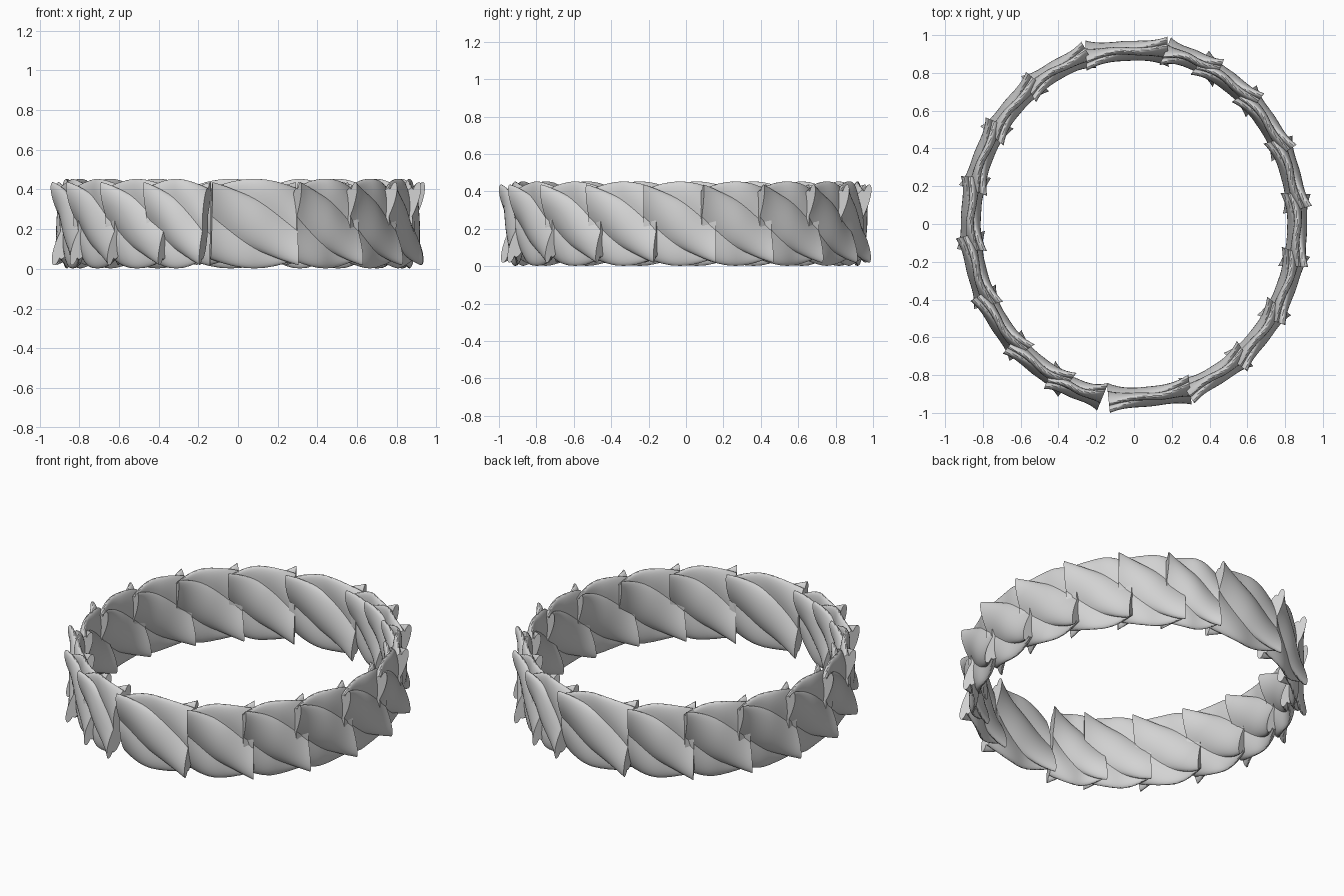
import bpy, bmesh, math
from mathutils import Vector

cube = bpy.data.objects.get("Cube")
if cube:
    bpy.data.objects.remove(cube)

mat = bpy.data.materials.new("light grey")
mat.use_nodes = True
grey = (0.65, 0.65, 0.65, 1)
mat.diffuse_color = grey
mat.node_tree.nodes["Principled BSDF"].inputs["Base Color"].default_value = grey

HALF_H, HALF_D, MID_Z = 0.226, 0.052, 0.228
LOBES, PER_LOBE, STEPS = 4, 12, 16
TWIST, LEAN = 2.0, 0.27


def ring_point(deg):
    a = math.radians(deg)
    return Vector((0.868 * math.cos(a), 0.932 * math.sin(a), 0))


def rope_segment(name, start_deg, span):
    """Straight flattened twist of strands, its ends leaning opposite ways."""
    start, end = ring_point(start_deg), ring_point(start_deg + span)
    along = (end - start).normalized()
    outward = Vector((along.y, -along.x, 0))
    bm = bmesh.new()
    rings = []
    for i in range(STEPS + 1):
        u = i / STEPS
        v = 2 * u - 1
        turn = -TWIST * v / 2
        lean = LEAN * v * abs(v)
        ring = []
        for j in range(LOBES * PER_LOBE):
            a = math.tau * j / (LOBES * PER_LOBE)
            bulge = abs(math.cos(LOBES * a / 2))
            z = HALF_H * (0.78 + 0.22 * bulge) * math.sin(a + turn)
            d = HALF_D * (0.5 + 0.52 * bulge) * math.cos(a + turn) - lean * z
            d += 0.015 * math.cos(math.pi * v / 2)
            p = start.lerp(end, u) + outward * d
            ring.append(bm.verts.new((p.x, p.y, MID_Z + z)))
        rings.append(ring)
    for lo, hi in zip(rings, rings[1:]):
        for j in range(len(lo)):
            k = (j + 1) % len(lo)
            bm.faces.new((lo[j], lo[k], hi[k], hi[j]))
    bm.faces.new(rings[0])
    bm.faces.new(rings[-1])
    bmesh.ops.recalc_face_normals(bm, faces=bm.faces)
    mesh = bpy.data.meshes.new(name)
    bm.to_mesh(mesh)
    bm.free()
    mesh.materials.append(mat)
    obj = bpy.data.objects.new(name, mesh)
    bpy.context.collection.objects.link(obj)
    return obj


# One long segment, then shorter overlapping ones, repeated half a turn round
starts = [78, 106, 126, 145, 164.5, 183.5, 203, 222, 239]
segments = []
for half in range(2):
    for i, start in enumerate(starts):
        span = 29 if i == 0 else 24
        if i == len(starts) - 1:
            span = 20
        name = f"rope_segment_{half * len(starts) + i + 1}"
        segments.append(rope_segment(name, start + 183 - 3 * i / 8 if half == 0 else start, span))

bpy.ops.object.select_all(action='DESELECT')
for obj in segments:
    obj.select_set(True)
bpy.context.view_layer.objects.active = segments[0]
bpy.ops.object.shade_smooth_by_angle(angle=math.radians(35))
